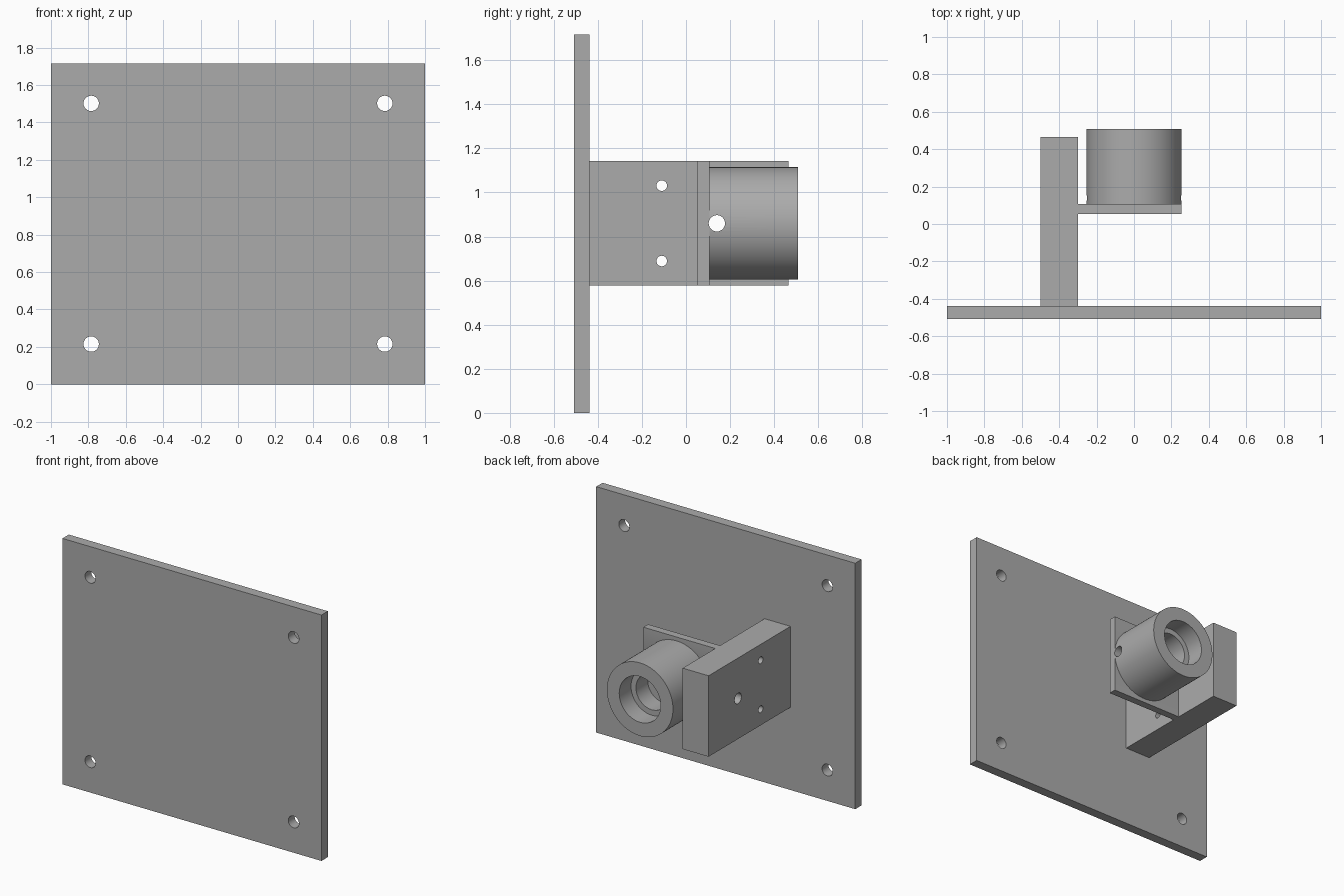
import bpy
from math import pi, radians
from mathutils import Vector

cube = bpy.data.objects.get("Cube")
if cube:
    bpy.data.objects.remove(cube, do_unlink=True)

grey = bpy.data.materials.new("plain_grey")
grey.use_nodes = True
colour = (0.41, 0.41, 0.41, 1)
grey.diffuse_color = colour
grey.node_tree.nodes["Principled BSDF"].inputs["Base Color"].default_value = colour

TURN = {"x": (0, pi / 2, 0), "y": (pi / 2, 0, 0)}
MID = 0.86  # shared height of the bracket and socket axis


def finish(obj, name):
    obj.name = name
    obj.data.materials.append(grey)
    return obj


def box(name, low, high):
    low, high = Vector(low), Vector(high)
    bpy.ops.mesh.primitive_cube_add(size=1, location=(low + high) / 2)
    obj = bpy.context.object
    obj.scale = high - low
    bpy.ops.object.transform_apply(location=False, rotation=False, scale=True)
    return finish(obj, name)


def rod(name, axis, centre, radius, length, sides=48):
    bpy.ops.mesh.primitive_cylinder_add(vertices=sides, radius=radius, depth=length,
                                        location=centre, rotation=TURN[axis])
    return finish(bpy.context.object, name)


def drill(target, axis, centre, radius, length):
    cutter = rod("cutter", axis, centre, radius, length)
    cutter.hide_render = True
    mod = target.modifiers.new("hole", "BOOLEAN")
    mod.operation = "DIFFERENCE"
    mod.solver = "EXACT"
    mod.object = cutter
    bpy.context.view_layer.objects.active = target
    bpy.ops.object.modifier_apply(modifier=mod.name)
    bpy.data.objects.remove(cutter, do_unlink=True)


# Mounting plate with four corner holes
plate = box("mounting_plate", (-1, -0.508, 0), (1, -0.438, 1.716))
for x in (-0.785, 0.785):
    for z in (0.215, 1.502):
        drill(plate, "y", (x, -0.473, z), 0.041, 0.3)

# Upright block standing out from the plate, with three cross holes
block = box("support_block", (-0.5, -0.438, 0.577), (-0.3, 0.465, 1.142))
for z in (MID - 0.171, MID + 0.171):
    drill(block, "x", (-0.4, -0.11, z), 0.024, 0.4)

# Thin arm carrying the socket
arm = box("socket_arm", (-0.3, 0.053, 0.577), (0.255, 0.106, 1.142))

# Round socket with a stepped bore
socket = rod("round_socket", "y", (0, 0.307, MID), 0.255, 0.402, 96)
drill(socket, "y", (0, 0.508, MID), 0.16, 0.26)
drill(socket, "y", (0, 0.508, MID), 0.122, 0.52)

# Pin hole running through the block and the socket
for part in (block, arm, socket):
    drill(part, "x", (0, 0.14, MID), 0.037, 1.4)

for part in (plate, block, arm, socket):
    bpy.ops.object.select_all(action="DESELECT")
    part.select_set(True)
    bpy.context.view_layer.objects.active = part
    bpy.ops.object.shade_smooth_by_angle(angle=radians(30))
